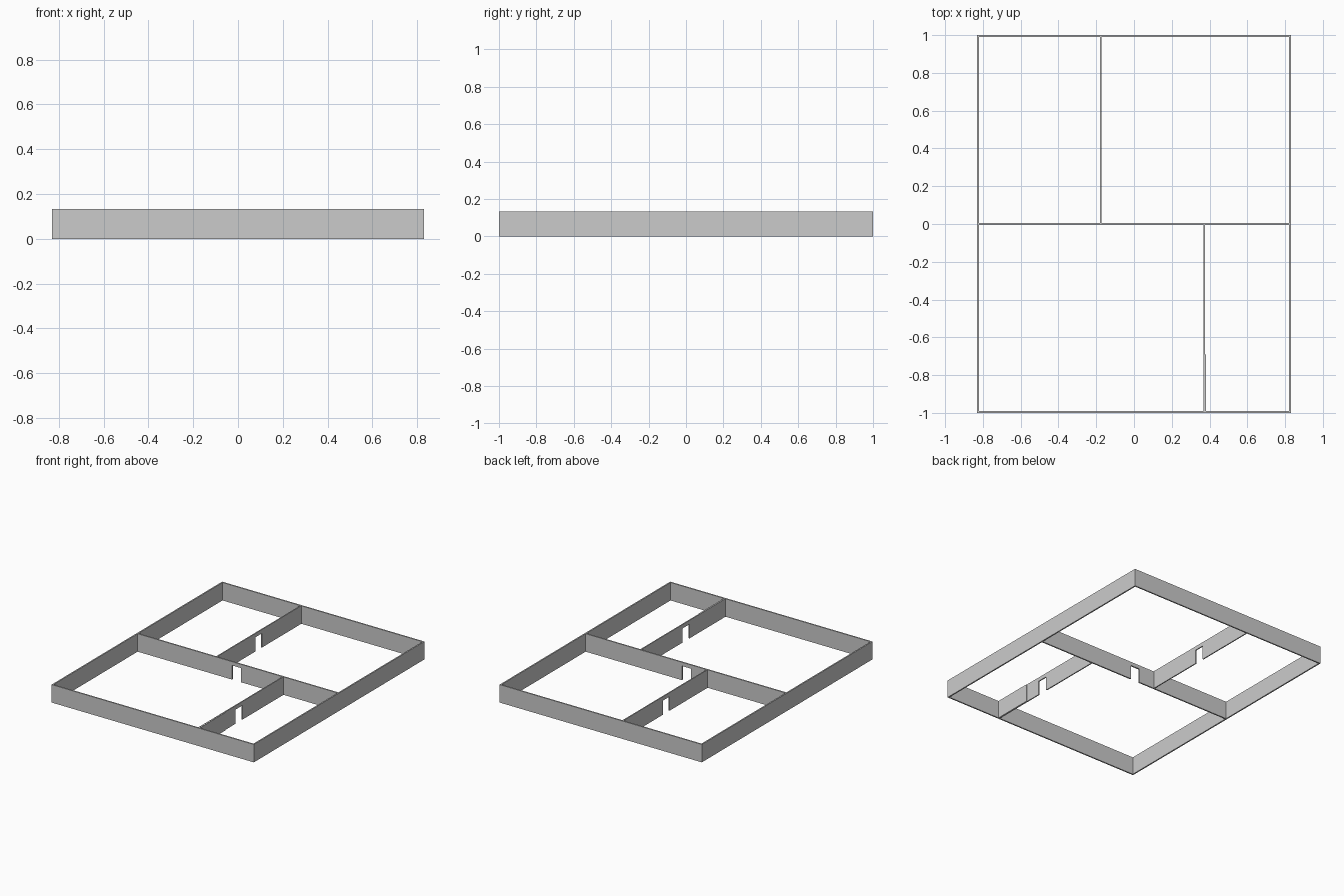
import bpy, bmesh
from mathutils import Vector

if "Cube" in bpy.data.objects:
    bpy.data.objects.remove(bpy.data.objects["Cube"])

W, D, H = 0.83, 1.0, 0.133      # half width, half depth, wall height
T = 0.01                        # outer wall thickness
DOOR_H = 0.105


def wall(name, axis, start, end, pos, thick, height=H, door=None):
    """Upright wall along an axis: side profile (with optional doorway notch) extruded to its thickness."""
    profile = [(start, 0)]
    if door:
        a, b = door
        profile += [(a, 0), (a, DOOR_H), (b, DOOR_H), (b, 0)]
    profile += [(end, 0), (end, height), (start, height)]

    bm = bmesh.new()
    low = pos - thick / 2
    if axis == 'x':
        verts = [bm.verts.new((u, low, z)) for u, z in profile]
        offset = Vector((0, thick, 0))
    else:
        verts = [bm.verts.new((low, u, z)) for u, z in profile]
        offset = Vector((thick, 0, 0))
    face = bm.faces.new(verts)
    ext = bmesh.ops.extrude_face_region(bm, geom=[face])
    moved = [g for g in ext['geom'] if isinstance(g, bmesh.types.BMVert)]
    bmesh.ops.translate(bm, verts=moved, vec=offset)
    bmesh.ops.recalc_face_normals(bm, faces=bm.faces)

    mesh = bpy.data.meshes.new(name)
    bm.to_mesh(mesh)
    bm.free()
    obj = bpy.data.objects.new(name, mesh)
    bpy.context.collection.objects.link(obj)
    return obj


# Outer walls
for side, s in (("front", -1), ("back", 1)):
    wall(side + "_wall", 'x', -W, W, s * (D - T / 2), T)
for side, s in (("left", -1), ("right", 1)):
    wall(side + "_wall", 'y', -D + T, D - T, s * (W - T / 2), T)

# Cross wall through the middle, with a doorway
wall("middle_wall", 'x', -W + T, W, 0, T, door=(-0.045, 0.03))

# Dividers of the back and front rooms, a touch taller than the rest
wall("back_divider", 'y', 0.005, D, -0.177, 0.008, H + 0.001, door=(0.45, 0.527))
wall("front_divider", 'y', -D + T, -0.005, 0.373, 0.008, H + 0.001, door=(-0.568, -0.488))

# Thicker stretch at the front end of the front divider
wall("divider_thickening", 'y', -D + T, -0.69, 0.379, 0.006)
